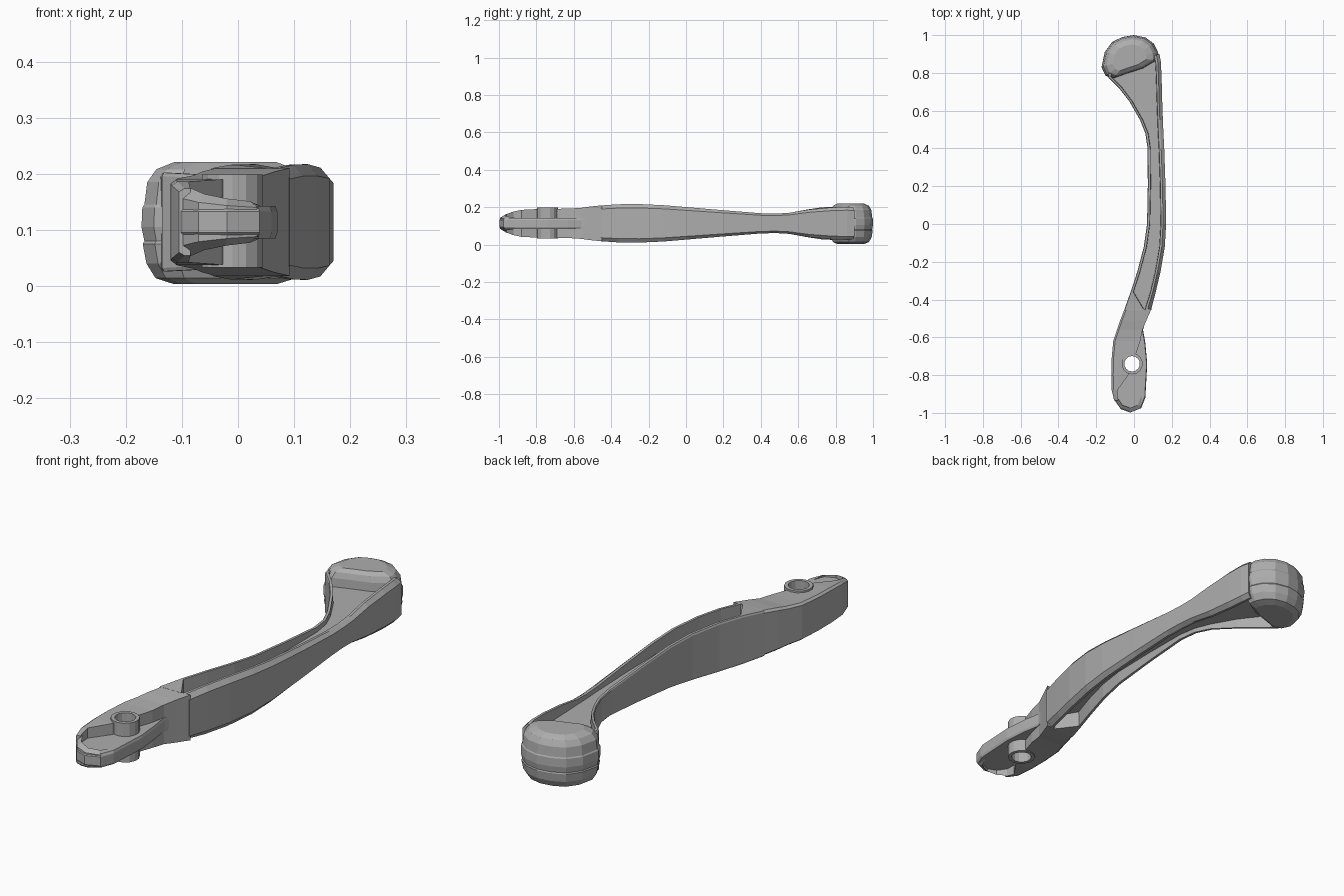
import bpy, bmesh
from mathutils import Vector

cube = bpy.data.objects.get("Cube")
if cube:
    bpy.data.objects.remove(cube, do_unlink=True)

grey = bpy.data.materials.new("satin grey")
grey.use_nodes = True
grey.diffuse_color = (0.42, 0.42, 0.42, 1)
grey.node_tree.nodes["Principled BSDF"].inputs["Base Color"].default_value = (0.42, 0.42, 0.42, 1)
MID = 0.114


def loft(name, rings):
    """Skin closed rings of equal length and cap both ends."""
    bm = bmesh.new()
    rows = [[bm.verts.new(p) for p in ring] for ring in rings]
    n = len(rows[0])
    for a, b in zip(rows, rows[1:]):
        for i in range(n):
            j = (i + 1) % n
            bm.faces.new((a[i], a[j], b[j], b[i]))
    bm.faces.new(rows[0])
    bm.faces.new(rows[-1])
    bmesh.ops.recalc_face_normals(bm, faces=bm.faces)
    # flat caps and concave sections triangulate cleanly
    bmesh.ops.triangulate(bm, faces=[f for f in bm.faces if len(f.verts) > 4])
    mesh = bpy.data.meshes.new(name)
    bm.to_mesh(mesh)
    bm.free()
    mesh.materials.append(grey)
    ob = bpy.data.objects.new(name, mesh)
    bpy.context.collection.objects.link(ob)
    return ob


def layers(outline, levels, centre=(0, 0)):
    """Rings of one outline stacked in z, each scaled about a centre."""
    c = Vector(centre)
    return [[(*(c + (Vector(p) - c) * s), z) for p in outline] for z, s in levels]


def beam_ring(yl, xl, yr, xr, half, il, ir, web):
    """I-beam section: narrow rims, sunken web, bevelled left side."""
    side = min(0.025, (xr - ir) * 0.6)
    top = [(xl, half * 0.93), (xl + 0.003, half), (il, half), (il + 0.002, web),
           (ir - 0.002, web), (ir, half), (xr - side, half), (xr, half * 0.8)]
    pts = top + [(x, -h) for x, h in reversed(top)]
    return [(x, yl + (yr - yl) * (x - xl) / (xr - xl), MID + h) for x, h in pts]


# Curved arm: y and x of each edge, half height
arm_stations = [
    (-0.45, -0.05, -0.45, 0.092, 0.096),
    (-0.36, -0.018, -0.36, 0.115, 0.102),
    (-0.25, 0.018, -0.25, 0.141, 0.103),
    (-0.12, 0.052, -0.12, 0.163, 0.097),
    (0.0, 0.069, 0.0, 0.17, 0.087),
    (0.2, 0.073, 0.2, 0.167, 0.07),
    (0.4, 0.072, 0.4, 0.16, 0.054),
    (0.48, 0.06, 0.48, 0.156, 0.052),
    (0.55, 0.032, 0.55, 0.153, 0.056),
    (0.65, -0.025, 0.66, 0.149, 0.074),
    (0.72, -0.08, 0.78, 0.146, 0.085),
    (0.775, -0.135, 0.86, 0.142, 0.088),
    (0.81, -0.14, 0.9, 0.135, 0.086),
]
rings = []
for k, (yl, xl, yr, xr, half) in enumerate(arm_stations):
    il, ir = xl + 0.014, xr - 0.027
    if k == 0:
        il, ir = 0.05, 0.06
        rings.append(beam_ring(yl - 0.005, xl, yr - 0.005, xr, half, il, ir, half - 0.001))
    rings.append(beam_ring(yl, xl, yr, xr, half, il, ir, min(0.035, half - 0.012)))
arm = loft("lever_arm", rings)

# Tall neck tapering diagonally past the pivot: y, left x, right x, half height
neck = []
for y, xl, xr, half in [(-0.45, -0.05, 0.092, 0.096), (-0.51, -0.073, 0.066, 0.09),
                        (-0.56, -0.09, 0.045, 0.083), (-0.62, -0.11, 0.033, 0.079),
                        (-0.72, -0.119, 0.0, 0.077), (-0.8, -0.12, -0.03, 0.076),
                        (-0.88, -0.118, -0.088, 0.072), (-0.935, -0.105, -0.085, 0.06)]:
    neck.append([(xl, y, MID - half * 0.9), (xl + 0.01, y, MID - half), (xr, y, MID - half),
                 (xr, y, MID + half), (xl + 0.01, y, MID + half), (xl, y, MID + half * 0.9)])
neck = loft("tall_neck", neck)

# Thin pivot plate under the neck
plate_outline = [(0.07, -0.48), (0.048, -0.56), (0.06, -0.63), (0.07, -0.74), (0.06, -0.92),
                 (0.038, -0.975), (-0.02, -0.998), (-0.07, -0.98), (-0.105, -0.93),
                 (-0.112, -0.75), (-0.08, -0.56)]
plate = loft("pivot_plate", layers(plate_outline, [(0.085, 0.96), (0.095, 1), (0.133, 1), (0.143, 0.96)],
                                   (-0.02, -0.74)))

# Raised lip round the tip, falling away toward the left side
lip = []
for x, y, half in [(-0.105, -0.925, 0.062), (-0.07, -0.977, 0.05), (-0.02, -0.994, 0.042),
                   (0.034, -0.973, 0.037), (0.055, -0.92, 0.03)]:
    inner = Vector((-0.025, -0.9)).lerp(Vector((x, y)), 0.78)
    lip.append([(x, y, MID - half * 0.7), (*inner, MID - half),
                (*inner, MID + half), (x, y, MID + half * 0.7)])
loft("tip_lip", lip)


def cylinder(name, radius, depth):
    bpy.ops.mesh.primitive_cylinder_add(vertices=14, radius=radius, depth=depth,
                                        location=(-0.01, -0.74, MID + 0.002))
    ob = bpy.context.object
    ob.name = name
    ob.data.materials.append(grey)
    return ob


# Pivot boss with a through hole
boss = cylinder("pivot_boss", 0.056, 0.166)
cutter = cylinder("hole_cutter", 0.041, 0.5)
cutter.hide_render = True
for ob in (arm, neck, plate, boss):
    if ob is arm:
        continue
    mod = ob.modifiers.new("hole", "BOOLEAN")
    mod.operation = "DIFFERENCE"
    mod.object = cutter
    mod.solver = "EXACT"
    bpy.context.view_layer.objects.active = ob
    bpy.ops.object.modifier_apply(modifier=mod.name)
bpy.data.objects.remove(cutter, do_unlink=True)

# Rounded faceted end knob with shallow bands
knob_outline = [(-0.172, 0.83), (-0.155, 0.91), (-0.115, 0.965), (-0.06, 0.99), (0.0, 1.0),
                (0.06, 0.988), (0.105, 0.955), (0.128, 0.91), (0.13, 0.87), (0.05, 0.822),
                (-0.05, 0.79), (-0.11, 0.768), (-0.15, 0.785)]
loft("end_knob", layers(knob_outline, [
    (0.004, 0.62), (0.014, 0.83), (0.04, 0.94), (0.075, 0.985), (0.08, 0.965), (0.105, 1.0),
    (0.14, 0.99), (0.145, 0.965), (0.185, 0.93), (0.208, 0.82), (0.221, 0.6)], (-0.025, 0.875)))
